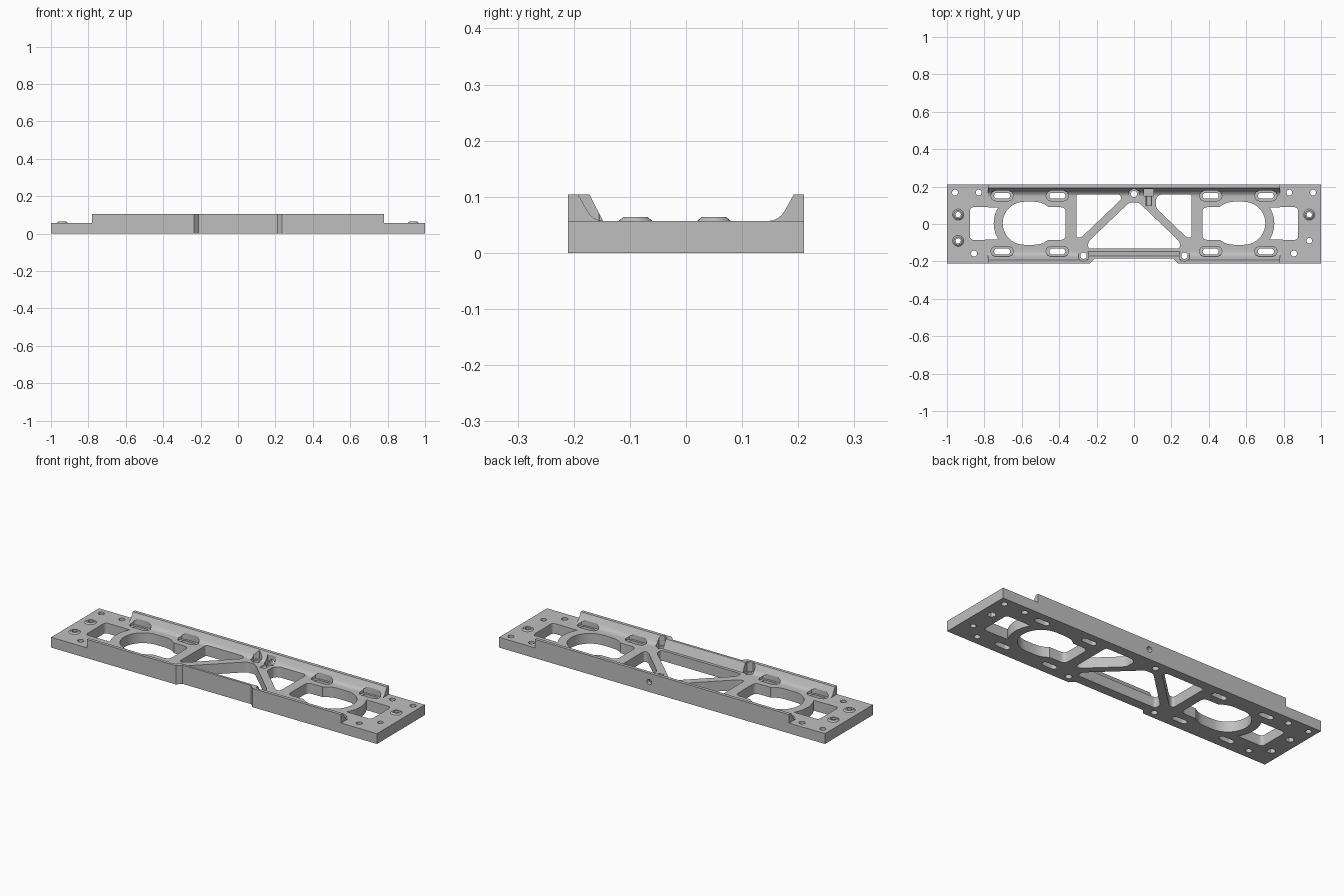
import bpy, bmesh, math
from mathutils import Vector

if "Cube" in bpy.data.objects:
    bpy.data.objects.remove(bpy.data.objects["Cube"], do_unlink=True)

PLATE, RAIL = 0.057, 0.104   # plate and rail heights
LOW, HIGH = -0.05, 0.2       # reach of through cutters

grey = bpy.data.materials.new("light_grey")
grey.use_nodes = True
grey.diffuse_color = (0.52, 0.52, 0.52, 1)
grey.node_tree.nodes["Principled BSDF"].inputs["Base Color"].default_value = (0.52, 0.52, 0.52, 1)


def prism(name, outline, lo, hi, axis="z", top_scale=1.0):
    """Extrude a 2D outline along an axis, optionally tapering the far end."""
    bm = bmesh.new()
    mid = sum((Vector(p) for p in outline), Vector((0, 0))) / len(outline)

    def place(p, d):
        return {"x": (d, p[0], p[1]), "y": (p[0], d, p[1]), "z": (p[0], p[1], d)}[axis]

    a = [bm.verts.new(place(p, lo)) for p in outline]
    b = [bm.verts.new(place(mid + (Vector(p) - mid) * top_scale, hi)) for p in outline]
    bm.faces.new(a)
    bm.faces.new(b)
    for i in range(len(a)):
        j = (i + 1) % len(a)
        bm.faces.new((a[i], a[j], b[j], b[i]))
    bmesh.ops.recalc_face_normals(bm, faces=bm.faces)
    mesh = bpy.data.meshes.new(name)
    bm.to_mesh(mesh)
    bm.free()
    mesh.materials.append(grey)
    ob = bpy.data.objects.new(name, mesh)
    bpy.context.collection.objects.link(ob)
    return ob


def ring(x, y, r, n=24, turn=0.0):
    return [(x + r * math.cos(turn + math.tau * i / n),
             y + r * math.sin(turn + math.tau * i / n)) for i in range(n)]


def stadium(x, y, half, r, n=12):
    """Slot outline lying along x; half is the total half length."""
    pts = []
    for side in (1, -1):
        for i in range(n + 1):
            t = math.pi * (i / n - 0.5)
            pts.append((x + side * (half - r + r * math.cos(t)), y + side * r * math.sin(t)))
    return pts


def rounded(points, r, n=5):
    """Round the corners of a polygon."""
    out = []
    for i, p in enumerate(points):
        p = Vector(p)
        u, v = Vector(points[i - 1]) - p, Vector(points[(i + 1) % len(points)]) - p
        a = p + u.normalized() * min(r, u.length * 0.45)
        b = p + v.normalized() * min(r, v.length * 0.45)
        for k in range(n + 1):
            t = k / n
            out.append(a * (1 - t) ** 2 + p * 2 * t * (1 - t) + b * t * t)
    return out


def combine(other, operation):
    other.hide_render = True
    mod = body.modifiers.new("part", "BOOLEAN")
    mod.operation, mod.solver, mod.object = operation, "EXACT", other
    bpy.context.view_layer.objects.active = body
    bpy.ops.object.modifier_apply(modifier=mod.name)
    bpy.data.objects.remove(other, do_unlink=True)


def add(*args, **kw):
    combine(prism("addition", *args, **kw), "UNION")


def cut(outline, lo=LOW, hi=HIGH, **kw):
    combine(prism("cutter", outline, lo, hi, **kw), "DIFFERENCE")


# Base plate
body = prism("mounting_plate", [(-1, -0.21), (1, -0.21), (1, 0.21), (-1, 0.21)], 0, PLATE)

# Rails with a curved inner foot
foot = [(0.192, RAIL), (0.177, 0.077), (0.171, 0.068), (0.164, 0.062), (0.156, 0.058), (0.147, PLATE)]
profile = [(0.147, 0.03), (0.21, 0.03), (0.21, RAIL)] + foot
front = [(-y, z) for y, z in profile]
add(profile, -0.78, 0.78, axis="x")
add(front, -0.78, -0.215, axis="x")
add(front, 0.215, 0.78, axis="x")
add([(-0.2, 0.03), (-0.2, RAIL), (-0.172, RAIL), (-0.148, PLATE), (-0.148, 0.03)], -0.245, 0.245, axis="x")

# Recess in the middle of the front edge
cut([(-0.26, -0.235), (-0.21, -0.185), (0.21, -0.185), (0.26, -0.235)])

# Screw bosses on the ends
bosses = [(-0.94, 0.05), (-0.94, -0.09), (0.937, 0.05)]
for x, y in bosses:
    add(ring(x, y, 0.031), 0.05, PLATE)
    add(ring(x, y, 0.031), PLATE - 0.001, 0.064, top_scale=0.7)
    cut(ring(x, y, 0.014))
    cut(ring(x, y, 0.022, 6), LOW, 0.025)

# Openings mirrored left and right
for s in (-1, 1):
    # Oval opening with a squared inner end
    cut(stadium(s * 0.56, 0.004, 0.142, 0.115, 20))
    cut(rounded([(s * 0.55, 0.09), (s * 0.365, 0.09), (s * 0.365, -0.085), (s * 0.55, -0.085)], 0.03))
    # End window whose inner wall follows the oval
    arc = [(s * (0.585 + 0.165 * math.cos(t)), 0.003 + 0.165 * math.sin(t))
           for t in [0.55 - 0.11 * i for i in range(11)]]
    corners = rounded([(s * 0.74, -0.085), (s * 0.877, -0.085), (s * 0.877, 0.09), (s * 0.74, 0.09)], 0.02)
    cut(arc + corners[6:18])
    # Slots with wider recesses above
    for x in (0.41, 0.705):
        for y in (-0.147, 0.151):
            cut(stadium(s * x, y, 0.061, 0.028, 4), 0.045)
            cut(stadium(s * x, y, 0.043, 0.016, 8))
    # Corner holes
    for x, y in ((0.957, 0.168), (0.83, 0.168), (0.855, -0.158)):
        cut(ring(s * x, y, 0.016))
cut(ring(0.937, -0.09, 0.015))

# Truss openings
cut(rounded([(-0.308, 0.158), (-0.075, 0.158), (-0.065, 0.135), (-0.282, -0.072), (-0.308, -0.072)], 0.015))
cut(rounded([(0.308, 0.158), (0.14, 0.158), (0.118, 0.14), (0.118, 0.085), (0.282, -0.072), (0.308, -0.072)], 0.015))
cut(rounded([(-0.025, 0.115), (0.025, 0.115), (0.245, -0.095), (0.245, -0.132),
             (-0.245, -0.132), (-0.245, -0.095)], 0.015))

# Hexagonal fastener pockets
for x, y in ((0, 0.16), (-0.27, -0.17), (0.27, -0.17)):
    cut(ring(x, y, 0.03, 6, math.pi / 6), 0.05)
    cut(ring(x, y, 0.017))

# Nut pocket and the cross hole through the back edge
cut([(0.053, 0.15), (0.105, 0.15), (0.105, 0.186), (0.053, 0.186)], 0.03)
cut(ring(0.079, 0.055, 0.015), 0.1, 0.3, axis="y")

# Shading
bpy.ops.object.select_all(action="DESELECT")
body.select_set(True)
bpy.context.view_layer.objects.active = body
bpy.ops.object.shade_smooth_by_angle(angle=math.radians(25))
